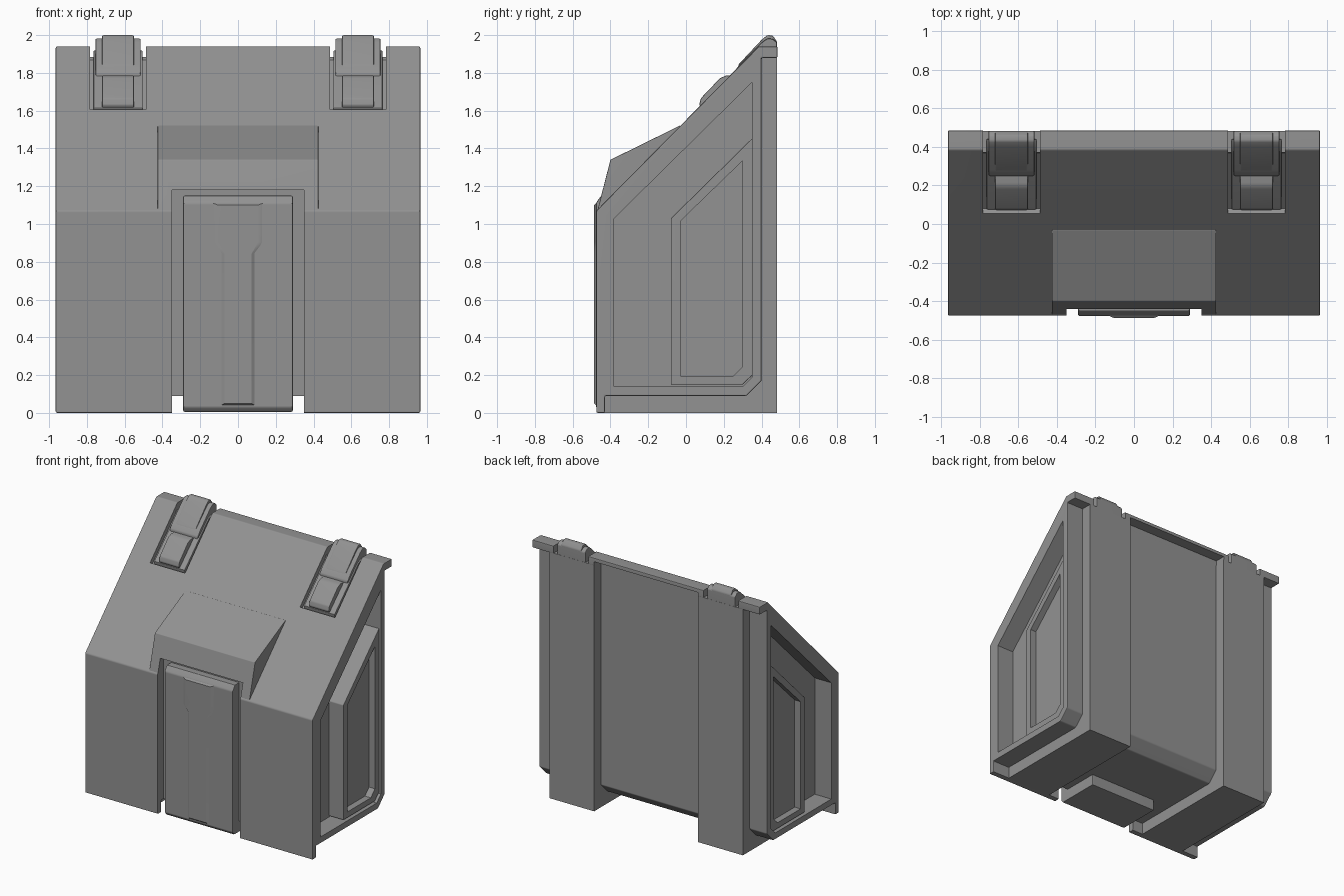
import bpy, bmesh

if "Cube" in bpy.data.objects:
    bpy.data.objects.remove(bpy.data.objects["Cube"])

grey = bpy.data.materials.new('dark_grey')
grey.diffuse_color = (.29, .29, .29, 1)
grey.use_nodes = True
grey.node_tree.nodes["Principled BSDF"].inputs["Base Color"].default_value = grey.diffuse_color


def prism(name, pts, lo, hi, axis='x', bevel=0.0, taper=1.0):
    """Extrude a profile: (y,z) points along x, or (x,z) points along y."""
    bm = bmesh.new()
    rings = []
    cx = sum(p[0] for p in pts) / len(pts)
    cz = (min(p[1] for p in pts) + max(p[1] for p in pts)) / 2
    for t, k in ((lo, taper), (hi, 1.0)):
        ring = []
        for a, b in pts:
            a, b = cx + (a - cx) * k, cz + (b - cz) * (1 - (1 - k) * 0.1)
            ring.append(bm.verts.new((t, a, b) if axis == 'x' else (a, t, b)))
        rings.append(ring)
    n = len(pts)
    bm.faces.new(rings[0])
    bm.faces.new(rings[1])
    for i in range(n):
        j = (i + 1) % n
        bm.faces.new((rings[0][i], rings[0][j], rings[1][j], rings[1][i]))
    bmesh.ops.recalc_face_normals(bm, faces=bm.faces)
    me = bpy.data.meshes.new(name)
    bm.to_mesh(me)
    bm.free()
    me.materials.append(grey)
    ob = bpy.data.objects.new(name, me)
    bpy.context.collection.objects.link(ob)
    if bevel:
        m = ob.modifiers.new('bevel', 'BEVEL')
        m.width, m.segments, m.limit_method = bevel, 2, 'ANGLE'
        m.angle_limit = 0.5
    return ob


def cut(ob, cutter):
    m = ob.modifiers.new('cut', 'BOOLEAN')
    m.operation, m.solver, m.object = 'DIFFERENCE', 'EXACT', cutter
    cutter.hide_render = True
    cutter.hide_set(True)


def mirrored(x0, x1, s):
    return (x0, x1) if s > 0 else (-x1, -x0)


# Main bin: sloped front cover, top flange, chamfered rear bottom edge
body = prism('bin_body', [(-.475, 0), (-.475, 1.07), (.385, 1.94), (.485, 1.94),
                          (.485, 1.88), (.40, 1.88), (.40, .17), (.32, .09),
                          (-.43, .09), (-.43, 0)], -.965, .965, bevel=.008)

# Hood above the front strap
hood = prism('front_hood', [(-.472, 1.06), (-.40, 1.34), (-.03, 1.522),
                            (-.02, 1.47), (-.38, 1.06)], -.425, .425, bevel=.004)

# Channel for the strap, cut through the cover and hood
channel = prism('channel_cutter', [(-.7, -.1), (-.7, 1.18), (-.40, 1.18), (-.40, -.1)], -.35, .35)
cut(body, channel)
cut(hood, channel)

# Thinner flange over the rear centre panel
cut(body, prism('rear_cutter', [(.401, 1.7), (.7, 1.7), (.7, 1.912), (.401, 1.912)], -.44, .44))

for s, side in ((1, 'right'), (-1, 'left')):
    # Deep recess in each side
    cut(body, prism(side + '_recess_cutter',
                    [(-.38, .14), (.30, .14), (.35, .19), (.35, 1.75), (-.38, 1.03)],
                    *mirrored(.825, 1.2, s)))

    # Raised side panel with a shallow inset
    panel = prism(side + '_side_panel',
                  [(-.08, .15), (.30, .15), (.352, .20), (.352, 1.455), (-.08, 1.03)],
                  *mirrored(.80, .95, s), bevel=.005)
    cut(panel, prism(side + '_inset_cutter',
                     [(-.03, .195), (.25, .195), (.30, .245), (.30, 1.335), (-.03, 1.015)],
                     *mirrored(.90, 1.2, s)))

    # Rear column that runs under the bin as a foot
    prism(side + '_rear_column',
          [(-.44, 0), (.483, 0), (.483, 1.885), (.37, 1.885), (.30, .4), (-.44, .13)],
          *mirrored(.44, .82, s))

    # Slot for the top clip
    cx = .635 * s
    cut(body, prism(side + '_slot_cutter',
                    [(.05, 1.61), (.08, 1.585), (.375, 1.875), (.7, 1.875), (.7, 2.2), (.05, 2.2)],
                    cx - .148, cx + .148))

    # Clip: base frame, rounded upper hook and buckle
    prism(side + '_clip_base', [(.085, 1.57), (.075, 1.615), (.37, 1.9), (.44, 1.92), (.44, 1.86), (.38, 1.86)],
          cx - .13, cx + .13, bevel=.006)
    prism(side + '_clip_hook', [(.25, 1.77), (.25, 1.80), (.28, 1.84), (.40, 1.96), (.43, 1.982),
                                (.46, 1.98), (.482, 1.96), (.482, 1.86), (.36, 1.86)],
          cx - .12, cx + .12, bevel=.008)
    prism(side + '_clip_ridge', [(.265, 1.80), (.28, 1.847), (.40, 1.975), (.43, 2.0),
                                 (.46, 1.998), (.482, 1.965), (.48, 1.88)],
          cx - .085, cx + .085, bevel=.008)
    prism(side + '_clip_buckle', [(.09, 1.60), (.07, 1.63), (.078, 1.665), (.18, 1.772),
                                  (.215, 1.787), (.255, 1.785), (.29, 1.80)],
          cx - .085, cx + .085, bevel=.008)

# Front strap with a lip that hooks under the bin
prism('front_strap', [(-.455, .005), (-.477, .03), (-.477, 1.11), (-.45, 1.15), (-.39, 1.15),
                      (-.39, .10), (-.12, .10), (-.12, .005)], -.29, .29, bevel=.008)
# Raised rib down the strap, wider at the top
half = [(.10, .035), (.10, .85), (.145, .91), (.145, 1.115)]
rib = half + [(-x, z) for x, z in reversed(half)]
prism('strap_rib', rib, -.487, -.47, 'y', taper=.72)

# Bake the modifiers, then smooth the rounded edges and keep the faces flat
deps = bpy.context.evaluated_depsgraph_get()
parts = [o for o in bpy.context.scene.objects if not o.hide_render]
baked = [bpy.data.meshes.new_from_object(o.evaluated_get(deps)) for o in parts]
for ob, mesh in zip(parts, baked):
    ob.modifiers.clear()
    ob.data = mesh
    bpy.ops.object.select_all(action='DESELECT')
    bpy.context.view_layer.objects.active = ob
    ob.select_set(True)
    bpy.ops.object.shade_smooth_by_angle(angle=.5)
    ob.modifiers.new('flat_faces', 'WEIGHTED_NORMAL').keep_sharp = True
